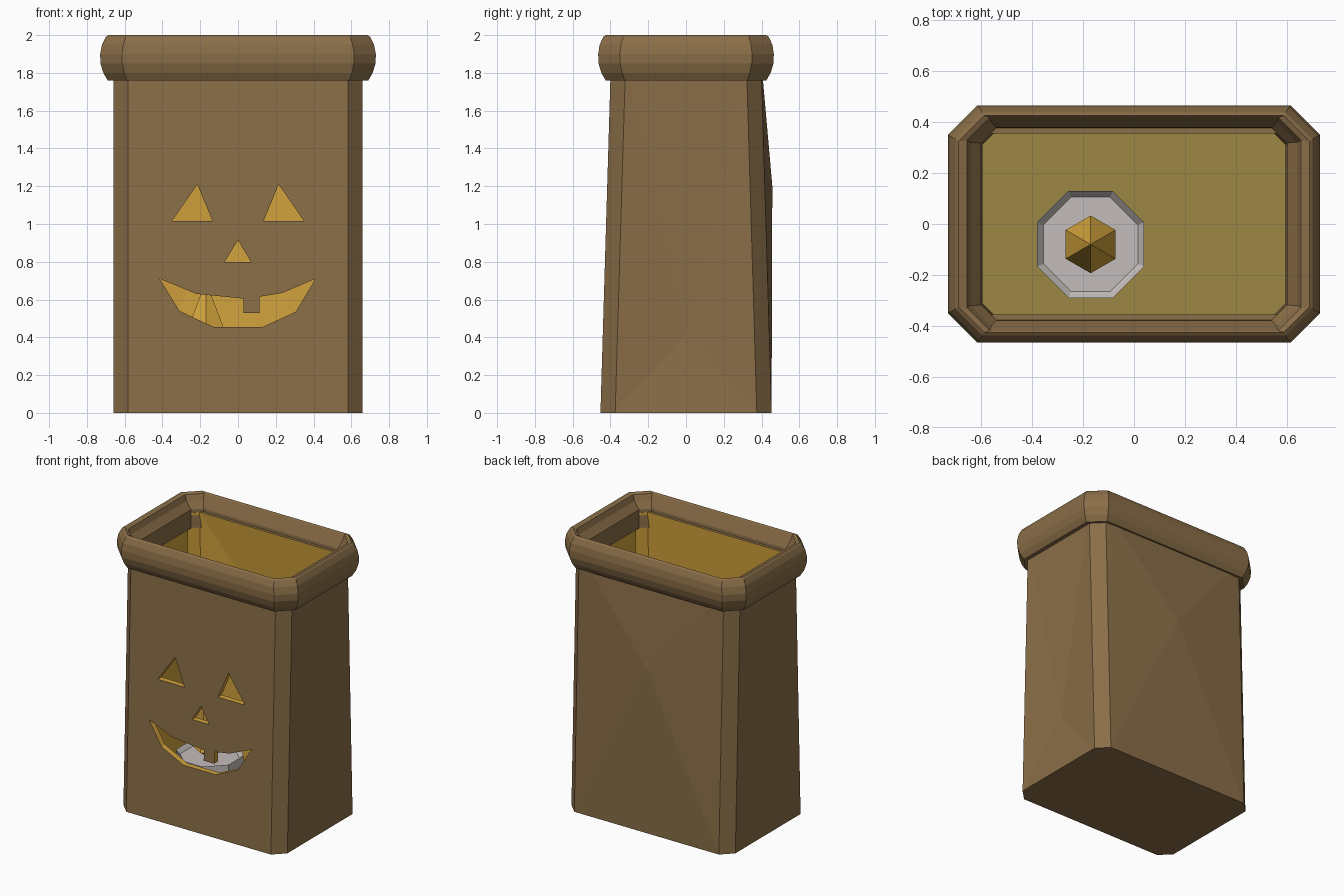
import bpy, bmesh, math

if "Cube" in bpy.data.objects:
    bpy.data.objects.remove(bpy.data.objects["Cube"])


def material(name, rgb):
    lin = [(c / 255 / 12.92) if c < 10 else ((c / 255 + 0.055) / 1.055) ** 2.4 for c in rgb]
    m = bpy.data.materials.new(name)
    m.diffuse_color = (*lin, 1)
    m.use_nodes = True
    m.node_tree.nodes["Principled BSDF"].inputs["Base Color"].default_value = m.diffuse_color
    return m


PAPER = material("brown_paper", (138, 110, 72))
GLOW = material("glowing_gold", (210, 163, 60))
FLOOR = material("olive_gold", (156, 135, 67))
WAX = material("pale_wax", (196, 190, 188))


def octagon(bm, hx, hy, c, z):
    """Chamfered rectangle of vertices; sides 0 right, 2 back, 4 left, 6 front."""
    pts = [(hx, c - hy), (hx, hy - c), (hx - c, hy), (c - hx, hy),
           (-hx, hy - c), (-hx, c - hy), (c - hx, -hy), (hx - c, -hy)]
    return [bm.verts.new((x, y, z)) for x, y in pts]


def bridge(bm, a, b, mat=0):
    n = len(a)
    faces = [bm.faces.new((a[i], a[(i + 1) % n], b[(i + 1) % n], b[i])) for i in range(n)]
    for f in faces:
        f.material_index = mat
    return faces


def finish(bm, name, mats, loc=(0, 0, 0)):
    bmesh.ops.recalc_face_normals(bm, faces=bm.faces)
    me = bpy.data.meshes.new(name)
    bm.to_mesh(me)
    bm.free()
    ob = bpy.data.objects.new(name, me)
    ob.location = loc
    for m in mats:
        me.materials.append(m)
    bpy.context.collection.objects.link(ob)
    return ob


def fold(bm, face, point):
    """Crease a panel around one inner point."""
    bmesh.ops.poke(bm, faces=[face])["verts"]
    bm.verts.ensure_lookup_table()
    bm.verts[-1].co = point


# Paper bag: outer wall, inner wall, glowing floor
bm = bmesh.new()
rings = [octagon(bm, *r) for r in [(0.66, 0.453, 0.078, 0), (0.66, 0.397, 0.078, 1.88),
                                   (0.618, 0.355, 0.06, 1.88), (0.618, 0.411, 0.06, 0.04)]]
outer = bridge(bm, rings[0], rings[1])
bridge(bm, rings[1], rings[2])
inner = bridge(bm, rings[2], rings[3], 1)
bm.faces.new(rings[0])
bm.faces.new(rings[3]).material_index = 2
for faces, t in ((outer, 0), (inner, 0.042)):
    fold(bm, faces[0], (0.635 - t, 0, 0.42))
    fold(bm, faces[4], (t - 0.635, 0, 0.42))
    fold(bm, faces[2], (0, 0.457 - t, 1.2))
bag = finish(bm, "paper_bag", [PAPER, GLOW, FLOOR])

# Face cut-outs (x, z outlines)
eye = [(-0.35, 1.015), (-0.135, 1.015), (-0.215, 1.21)]
shapes = [eye, [(-x, z) for x, z in eye],
          [(-0.07, 0.8), (0.068, 0.8), (0, 0.915)],
          [(-0.415, 0.71), (-0.31, 0.54), (-0.13, 0.455), (0.13, 0.455), (0.305, 0.535),
           (0.41, 0.71), (0.235, 0.635), (0.115, 0.615), (0.115, 0.53), (0.03, 0.53),
           (0.03, 0.605), (-0.22, 0.63)]]
bm = bmesh.new()
for s in shapes:
    a, b = ([bm.verts.new((x, y, z)) for x, z in s] for y in (-0.6, -0.25))
    bridge(bm, a, b, 1)
    for loop in (a, b):
        bm.faces.new(loop).material_index = 1
cutter = finish(bm, "face_cutter", [PAPER, GLOW, FLOOR])
cutter.hide_render = True
mod = bag.modifiers.new("face", 'BOOLEAN')
mod.operation = 'DIFFERENCE'
mod.solver = 'EXACT'
mod.object = cutter
bpy.context.view_layer.objects.active = bag
bpy.ops.object.modifier_apply(modifier="face")
bpy.data.objects.remove(cutter)

# Rolled rim: closed section swept round the opening
bm = bmesh.new()
section = [(0.69, 0.425, 0.10, 1.76), (0.713, 0.448, 0.11, 1.80), (0.728, 0.463, 0.115, 1.85),
           (0.73, 0.465, 0.115, 1.90), (0.72, 0.457, 0.113, 1.95), (0.70, 0.438, 0.105, 1.99),
           (0.688, 0.425, 0.10, 2.0), (0.655, 0.418, 0.09, 1.99), (0.64, 0.40, 0.08, 1.95),
           (0.60, 0.378, 0.06, 1.90), (0.595, 0.37, 0.06, 1.77)]
loops = [octagon(bm, *s) for s in section]
for i in range(len(loops)):
    bridge(bm, loops[i - 1], loops[i])
finish(bm, "rolled_rim", [PAPER])

# Candle: eight-sided with a shallow well
bm = bmesh.new()
loops = [octagon(bm, r, r, r * 0.586, z) for r, z in [(0.21, 0.04), (0.21, 0.40), (0.185, 0.37)]]
for a, b in zip(loops, loops[1:]):
    bridge(bm, a, b)
bm.faces.new(loops[0])
bm.faces.new(loops[-1])
finish(bm, "candle", [WAX], (-0.17, -0.08, 0))

# Flame: six-sided double point
bm = bmesh.new()
ring = [bm.verts.new((0.113 * math.sin(i * math.pi / 3), 0.113 * math.cos(i * math.pi / 3), 0.44))
        for i in range(6)]
for z in (0.36, 0.70):
    tip = bm.verts.new((0, 0, z))
    for i in range(6):
        bm.faces.new((ring[i - 1], ring[i], tip))
finish(bm, "flame", [GLOW], (-0.17, -0.08, 0))
